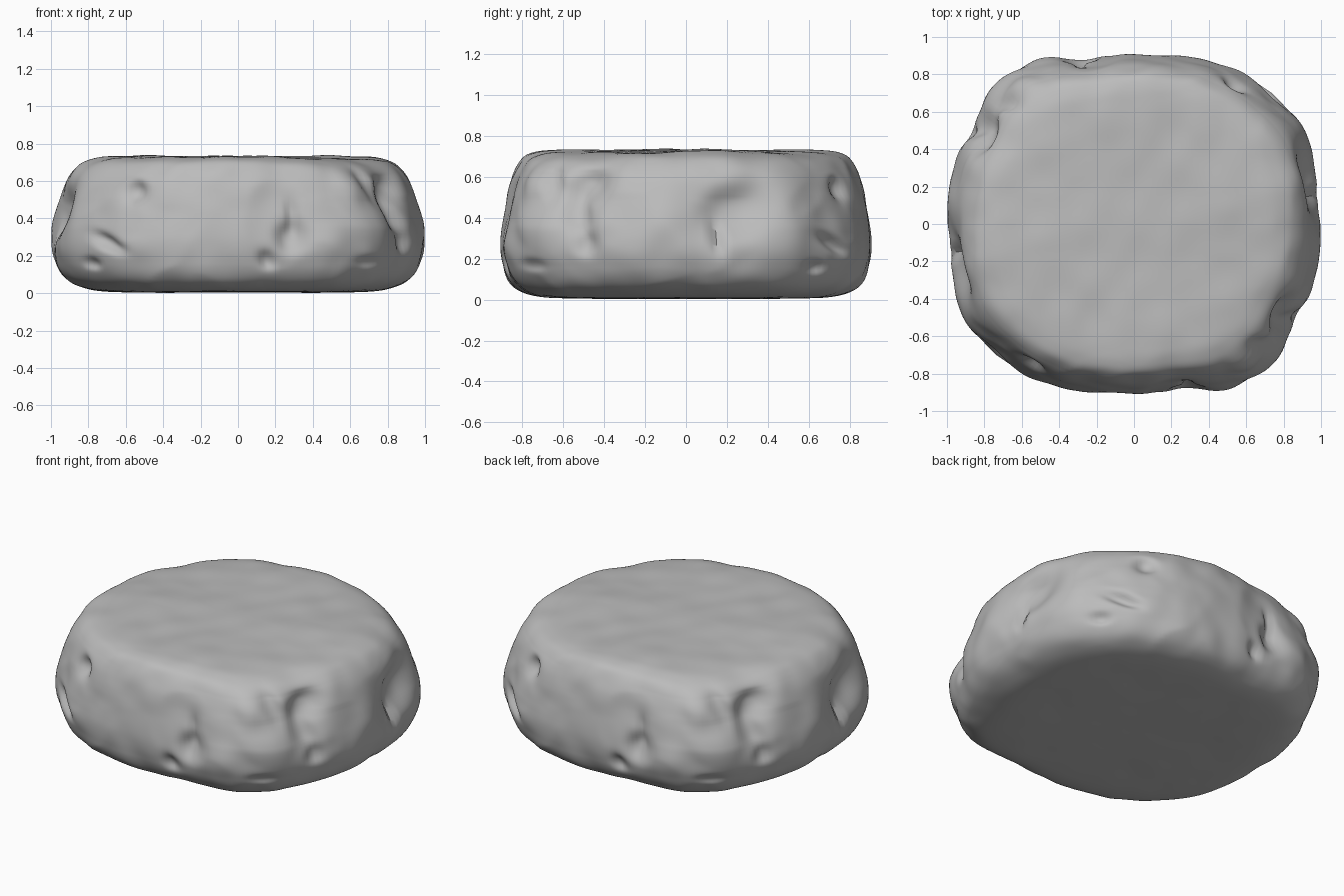
import bpy, bmesh, math
from mathutils import Vector, noise

cube = bpy.data.objects.get("Cube")
if cube:
    bpy.data.objects.remove(cube, do_unlink=True)

SEGMENTS, RINGS = 240, 150

# Outline radius every 15 degrees, the same for both half turns
outline = [0.997, 1.02, 1.045, 1.02, 0.985, 0.935, 0.905, 0.92, 1.01, 1.045, 1.015, 1.005]
# Side section from the top centre to the bottom centre: radius factor, height
section = [(0, .732), (.35, .732), (.64, .73), (.78, .718), (.865, .682), (.925, .6),
           (.962, .45), (.995, .27), (.975, .16), (.93, .085), (.86, .04), (.76, .015),
           (.6, .006), (.3, .004), (0, .004)]
# Pits (negative depth = bump): angle, height, half width, half height, tilt, depth
pits = [
    (-72, .30, .08, .08, .4, .05),
    (-71, .40, .03, .09, .1, .03),
    (-80, .18, .04, .05, .6, .03),
    (-126, .54, .06, .055, 0, .045),
    (-134, .27, .10, .035, -.4, .045),
    (-141, .16, .05, .03, 0, .025),
    (-31, .55, .11, .08, .2, .07),
    (-43, .56, .05, .10, .5, .04),
    (-33, .42, .06, .12, .6, .045),
    (-46, .36, .12, .10, -.6, -.025),
    (-52, .58, .06, .10, .3, -.02),
    (-29, .27, .05, .05, 0, .03),
    (14, .43, .16, .12, .3, .065),
    (9, .30, .03, .08, .1, .03),
    (-6, .42, .10, .14, 0, -.015),
    (-47, .17, .07, .03, 0, .015),
]


def spline(a, b, c, d, t):
    """Smooth curve from b to c."""
    return b + 0.5 * t * (c - a + t * (2*a - 5*b + 4*c - d + t * (3*(b - c) + d - a)))


def radius_at(angle):
    f = math.degrees(angle) % 180 / 15
    i = int(f)
    return spline(*[outline[(i + k) % 12] for k in (-1, 0, 1, 2)], f - i)


def section_at(u):
    f = u * (len(section) - 1)
    i = min(int(f), len(section) - 2)
    pts = [section[max(0, min(len(section) - 1, i + k))] for k in (-1, 0, 1, 2)]
    return [spline(*[p[axis] for p in pts], f - i) for axis in (0, 1)]


def pit_depth(angle, z):
    total = 0
    for deg, height, wide, tall, tilt, depth in pits:
        # Every pit repeats on the opposite side
        turn = (angle - math.radians(deg) + math.pi / 2) % math.pi - math.pi / 2
        x, y = turn * .95, z - height
        x, y = (x * math.cos(tilt) + y * math.sin(tilt),
                y * math.cos(tilt) - x * math.sin(tilt))
        d = math.hypot(x / wide, y / tall)
        if d < 3:
            total += depth * math.exp(-d ** 2.6)
    return total


def lumps(p, scale):
    """Noise that is the same after a half turn."""
    q = Vector((-p.x, -p.y, p.z))
    return noise.noise(p * scale) + noise.noise(q * scale)


def stone_point(u, angle):
    factor, z = section_at(u)
    # Front and back stand a little steeper than the left and right sides
    factor = max(0, factor) ** (1 - .2 * math.sin(angle) ** 2)
    radius = radius_at(angle) * factor
    # Softer, lower shoulders on the diagonals
    diagonal = math.sin(2 * angle)
    high = max(0, min(1, (z - .35) / .3))
    radius *= 1 - .035 * diagonal ** 2 * high
    p = Vector((radius * math.cos(angle), radius * math.sin(angle), z))
    if diagonal < 0:
        z -= .045 * diagonal ** 2 * high * factor ** 3
    elif p.x > 0:
        z -= .025 * diagonal ** 2 * high * factor ** 3
    side = min(1, max(0, (factor - .6) / .3))
    rough = .009 * lumps(p, 2.8) + .006 * lumps(p, 7) + .010 * (.3 - abs(lumps(p, 4)))
    radius += side * (rough - pit_depth(angle, z))
    # Gentle waves on the top, nearly flat underside
    wave = .009 * lumps(p, 2.5) + .005 * lumps(p, 6)
    z = max(0, z + wave * (1 if z > .5 else .3))
    return radius * math.cos(angle), radius * math.sin(angle), z


# Stone surface
bm = bmesh.new()
rings = []
for r in range(1, RINGS):
    rings.append([bm.verts.new(stone_point(r / RINGS, math.tau * s / SEGMENTS))
                  for s in range(SEGMENTS)])
for upper, lower in zip(rings, rings[1:]):
    for s in range(SEGMENTS):
        n = (s + 1) % SEGMENTS
        bm.faces.new((upper[s], lower[s], lower[n], upper[n]))
bm.faces.new(rings[0])
bm.faces.new(rings[-1][::-1])
bmesh.ops.recalc_face_normals(bm, faces=bm.faces)

mesh = bpy.data.meshes.new("stone")
bm.to_mesh(mesh)
bm.free()
stone = bpy.data.objects.new("stone", mesh)
bpy.context.collection.objects.link(stone)

grey = bpy.data.materials.new("stone grey")
grey.use_nodes = True
colour = (.5, .5, .5, 1)
grey.diffuse_color = colour
grey.node_tree.nodes["Principled BSDF"].inputs["Base Color"].default_value = colour
mesh.materials.append(grey)

bpy.context.view_layer.objects.active = stone
stone.select_set(True)
bpy.ops.object.shade_smooth_by_angle(angle=math.radians(50))
